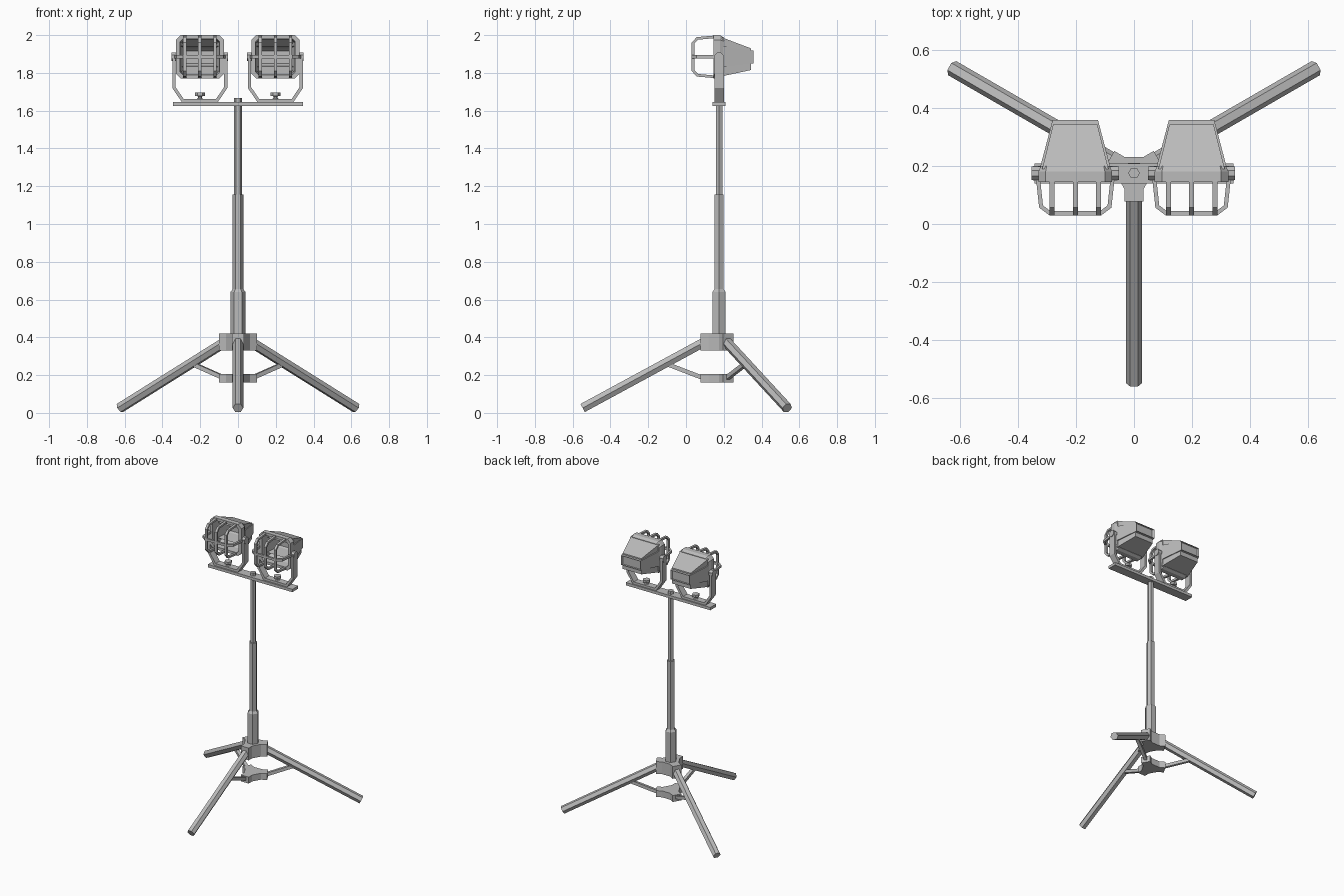
import bpy, bmesh, math
from mathutils import Vector, Matrix

if "Cube" in bpy.data.objects:
    bpy.data.objects.remove(bpy.data.objects["Cube"])

grey = bpy.data.materials.new("painted_grey")
grey.use_nodes = True
colour = (0.5, 0.5, 0.5, 1)
grey.diffuse_color = colour
grey.node_tree.nodes["Principled BSDF"].inputs["Base Color"].default_value = colour

AXIS = Vector((0, 0.175, 0))   # mast axis
LAMP_Z = 1.885                 # lamp centre height


def finish(name, bm):
    bmesh.ops.recalc_face_normals(bm, faces=bm.faces)
    mesh = bpy.data.meshes.new(name)
    bm.to_mesh(mesh)
    bm.free()
    mesh.materials.append(grey)
    obj = bpy.data.objects.new(name, mesh)
    bpy.context.collection.objects.link(obj)
    return obj


def loft(name, rings, closed=False):
    """Skin rings of points; cap the ends unless the rings close on themselves."""
    bm = bmesh.new()
    loops = [[bm.verts.new(p) for p in ring] for ring in rings]
    n = len(loops[0])
    pairs = list(zip(loops, loops[1:])) + ([(loops[-1], loops[0])] if closed else [])
    for a, b in pairs:
        for i in range(n):
            j = (i + 1) % n
            bm.faces.new((a[i], a[j], b[j], b[i]))
    if not closed:
        bm.faces.new(loops[0])
        bm.faces.new(loops[-1])
    return finish(name, bm)


def box(name, lo, hi):
    ring = lambda z: [(lo[0], lo[1], z), (hi[0], lo[1], z), (hi[0], hi[1], z), (lo[0], hi[1], z)]
    return loft(name, [ring(lo[2]), ring(hi[2])])


def turned(name, x, profile, sides=6):
    """Vertical turned part; profile is (radius, height) pairs."""
    ring = lambda r, z: [(x + r * math.cos(i * math.tau / sides),
                          AXIS.y + r * math.sin(i * math.tau / sides), z) for i in range(sides)]
    return loft(name, [ring(r, z) for r, z in profile])


def rod(name, a, b, radius, sides, turn=0.0):
    """Straight prism between two points, its first corner level with the ground."""
    a, b = Vector(a), Vector(b)
    d = (b - a).normalized()
    u = d.cross(Vector((0, 0, 1))).normalized()
    v = u.cross(d)
    angles = [turn + i * math.tau / sides for i in range(sides)]
    ring = lambda p: [p + radius * (u * math.cos(t) + v * math.sin(t)) for t in angles]
    return loft(name, [ring(a), ring(b)])


def strip(name, path, normal, width, thick):
    """Flat bar of constant thickness swept along a planar path with mitred corners."""
    pts, normal = [Vector(p) for p in path], Vector(normal)
    rings = []
    for i, p in enumerate(pts):
        d0 = (p - pts[max(i - 1, 0)]).normalized()
        d1 = (pts[min(i + 1, len(pts) - 1)] - p).normalized()
        side = normal.cross((d0 + d1).normalized())
        mitre = max((d1 if i == 0 else d0).dot((d0 + d1).normalized()), 0.5)
        s, w = side * thick / 2 / mitre, normal * width / 2
        rings.append([p - s - w, p + s - w, p + s + w, p - s + w])
    return loft(name, rings)


# Tripod: lobed hubs, legs and braces
def outward(angle, r, z, side=0.0):
    return AXIS + Vector((r * math.cos(angle) - side * math.sin(angle),
                          r * math.sin(angle) + side * math.cos(angle), z))


legs = {"front": -math.pi / 2, "back_left": math.pi / 6, "back_right": math.pi * 5 / 6}


def hub(name, z0, z1):
    corners = ((0.056, -0.032), (0.097, -0.032), (0.097, 0.032), (0.056, 0.032))
    ring = lambda z: [outward(a, r, z, s) for a in legs.values() for r, s in corners]
    loft(name, [ring(z0), ring(z1)])


hub("upper_hub", 0.33, 0.42)
hub("lower_hub", 0.16, 0.207)
for side, a in legs.items():
    rod(side + "_leg", outward(a, 0.06, 0.385), outward(a, 0.722, 0.026), 0.028, 6)
    rod(side + "_brace", outward(a, 0.08, 0.183), outward(a, 0.28, 0.26), 0.016, 4, math.pi / 4)

# Telescopic mast and crossbar
turned("lower_mast", 0, [(0.04, 0.34), (0.04, 0.64), (0.028, 0.655)])
turned("middle_mast", 0, [(0.028, 0.64), (0.028, 1.155)])
turned("upper_mast", 0, [(0.02, 1.15), (0.02, 1.667)])
box("crossbar", (-0.343, 0.14, 1.624), (0.343, 0.208, 1.645))


# Lamps
def octagon(cx, y, w, h, cut, cz=LAMP_Z):
    half = [(w, h - cut), (w - cut, h), (cut - w, h), (-w, h - cut)]
    return [(cx + x, y, cz + z) for x, z in half + [(-x, -z) for x, z in half]]


def rectangle(cx, y, w, z0, z1):
    return [(cx - w, y, z0), (cx + w, y, z0), (cx + w, y, z1), (cx - w, y, z1)]


def lamp(side, cx):
    # Housing: bezel, hollow tapered shell and a raised band around its middle
    loft(side + "_bezel", [octagon(cx, 0.145, 0.127, 0.115, 0.025), octagon(cx, 0.18, 0.127, 0.115, 0.025),
                           octagon(cx, 0.2, 0.118, 0.103, 0.02), octagon(cx, 0.2, 0.1, 0.09, 0.015),
                           octagon(cx, 0.145, 0.105, 0.095, 0.015)], closed=True)
    loft(side + "_housing", [rectangle(cx, 0.3, 0.072, 1.85, 1.915), rectangle(cx, 0.19, 0.102, 1.788, 1.982),
                             rectangle(cx, 0.19, 0.114, 1.782, 1.988), rectangle(cx, 0.343, 0.076, 1.815, 1.93)])
    band = [rectangle(cx, 0.195, 0.121, 1.83, 1.942), rectangle(cx, 0.358, 0.078, 1.85, 1.918)]
    inner = [rectangle(cx, 0.34, 0.07, 1.85, 1.918), rectangle(cx, 0.195, 0.109, 1.83, 1.942)]
    loft(side + "_housing_band", band + inner, closed=True)

    # Wire guard: upright hoops and a level hoop
    hoop = [(0.155, 1), (0.06, 0.92), (0.037, 0.68)]
    hoop = hoop + [(y, -t) for y, t in reversed(hoop)]
    for n, dx in enumerate((-0.08, 0, 0.08)):
        strip(f"{side}_guard_upright_{n + 1}", [(cx + dx, y, LAMP_Z + 0.106 * t) for y, t in hoop],
              (1, 0, 0), 0.017, 0.014)
    strip(side + "_guard_level", [(cx + 0.128 * t, y, LAMP_Z) for y, t in hoop], (0, 0, 1), 0.017, 0.014)

    # Yoke, pivots and clamp knob
    yoke = [(-0.137, 1.89), (-0.137, 1.722), (-0.09, 1.653), (0.09, 1.653), (0.137, 1.722), (0.137, 1.89)]
    strip(side + "_yoke", [(cx + x, AXIS.y, z) for x, z in yoke], (0, 1, 0), 0.05, 0.017)
    for s in (-1, 1):
        rod(side + "_pivot", (cx + s * 0.115, AXIS.y, LAMP_Z), (cx + s * 0.15, AXIS.y, LAMP_Z), 0.025, 8, math.pi / 8)
    turned(side + "_knob", cx, [(0.022, 1.655), (0.011, 1.668), (0.011, 1.676), (0.026, 1.678), (0.026, 1.695)])


lamp("left", 0.198)
lamp("right", -0.202)
